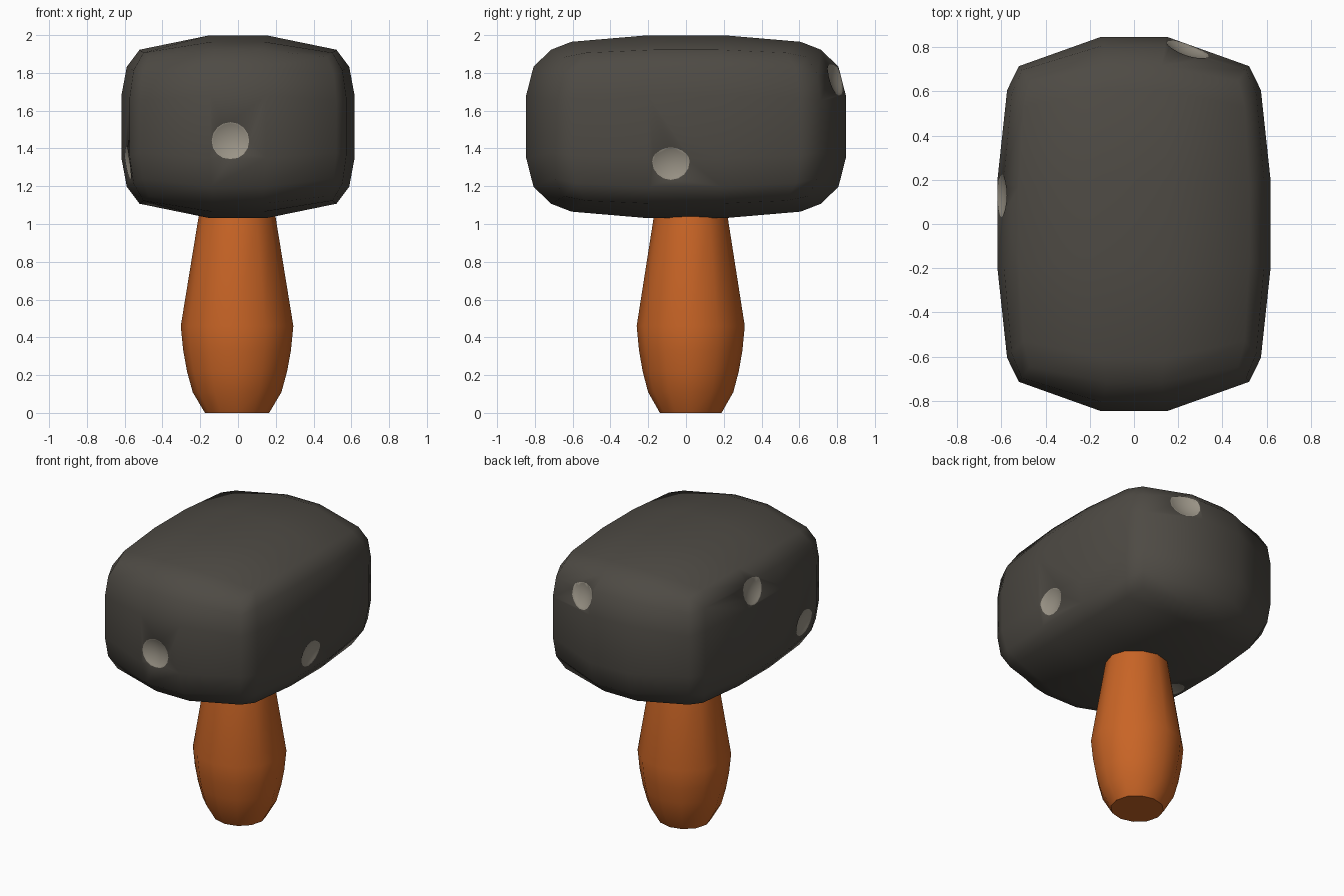
import bpy, bmesh, math
from mathutils import Vector, Matrix
from mathutils.bvhtree import BVHTree

if "Cube" in bpy.data.objects:
    bpy.data.objects.remove(bpy.data.objects["Cube"])


def material(name, rgb):
    m = bpy.data.materials.new(name)
    m.diffuse_color = (*rgb, 1)
    m.use_nodes = True
    m.node_tree.nodes["Principled BSDF"].inputs["Base Color"].default_value = m.diffuse_color
    return m


STONE = material("dark stone", (0.076, 0.069, 0.058))
CHIP = material("pale chip", (0.33, 0.30, 0.245))
WOOD = material("orange wood", (0.58, 0.128, 0.019))


def make_object(name, bm, mats):
    bmesh.ops.recalc_face_normals(bm, faces=bm.faces)
    me = bpy.data.meshes.new(name)
    bm.to_mesh(me)
    bm.free()
    ob = bpy.data.objects.new(name, me)
    bpy.context.collection.objects.link(ob)
    for m in mats:
        me.materials.append(m)
    return ob


def smooth(ob, degrees):
    bpy.ops.object.select_all(action='DESELECT')
    ob.select_set(True)
    bpy.context.view_layer.objects.active = ob
    bpy.ops.object.shade_smooth_by_angle(angle=math.radians(degrees))


# Head: a coarse box grid pushed out onto a squarish superellipsoid
HALF = Vector((0.62, 0.85, 0.485))
MID = Vector((0, 0, 1.515))
STEPS = ([-1, -0.24, 0.24, 1],
         [-1, -0.77, -0.235, 0.235, 0.77, 1],
         [-1, -0.69, -0.34, 0.34, 0.69, 1])
bm = bmesh.new()
verts = {}


def head_vert(p):
    if p not in verts:
        s = sum(abs(c) ** 4 for c in p) ** -0.25
        verts[p] = bm.verts.new(MID + Vector([c * s * h for c, h in zip(p, HALF)]))
    return verts[p]


for axis in range(3):
    a, b = [i for i in range(3) if i != axis]
    for side in (-1, 1):
        for a0, a1 in zip(STEPS[a], STEPS[a][1:]):
            for b0, b1 in zip(STEPS[b], STEPS[b][1:]):
                quad = []
                for u, v in ((a0, b0), (a1, b0), (a1, b1), (a0, b1)):
                    p = [0, 0, 0]
                    p[axis], p[a], p[b] = side, u, v
                    quad.append(head_vert(tuple(p)))
                bm.faces.new(quad)
bmesh.ops.recalc_face_normals(bm, faces=bm.faces)
tree = BVHTree.FromBMesh(bm)
head = make_object("hammer_head", bm, [STONE, CHIP])

# Chips: shallow round bites cut from the head, pale inside
RIM, DEPTH = 0.1, 0.022
R = (RIM ** 2 + DEPTH ** 2) / (2 * DEPTH)
bites = [(-0.04, -0.85, 1.44), (0.62, -0.08, 1.33), (0.25, 0.82, 1.79),
         (-0.60, 0.13, 1.78), (-0.62, -0.46, 1.33), (-0.41, -0.14, 1.05)]
bm = bmesh.new()
for c in bites:
    p, n, _, _ = tree.find_nearest(Vector(c))
    turn = n.to_track_quat('Z', 'Y').to_matrix().to_4x4()
    bmesh.ops.create_uvsphere(bm, u_segments=16, v_segments=32, radius=R,
                              matrix=Matrix.Translation(p + n * (R - DEPTH)) @ turn)
for f in bm.faces:
    f.material_index = 1
cutter = make_object("chip_cutter", bm, [STONE, CHIP])
cutter.hide_render = True
mod = head.modifiers.new("chips", 'BOOLEAN')
mod.operation = 'DIFFERENCE'
mod.solver = 'EXACT'
mod.use_self = True
mod.object = cutter
bpy.context.view_layer.objects.active = head
bpy.ops.object.modifier_apply(modifier=mod.name)
bpy.data.objects.remove(cutter)
smooth(head, 60)

# Handle: turned profile with a swollen grip
profile = [(0.17, 0), (0.235, 0.11), (0.265, 0.22), (0.285, 0.33),
           (0.298, 0.46), (0.205, 1.03), (0.19, 1.1)]
N = 12
bm = bmesh.new()
rings = []
for r, z in profile:
    rings.append([bm.verts.new((r * math.cos(2 * math.pi * i / N) - 0.005,
                                0.96 * r * math.sin(2 * math.pi * i / N) + 0.025, z))
                  for i in range(N)])
for lo, hi in zip(rings, rings[1:]):
    for i in range(N):
        j = (i + 1) % N
        bm.faces.new((lo[i], lo[j], hi[j], hi[i]))
bm.faces.new(rings[0][::-1])
bm.faces.new(rings[-1])
handle = make_object("handle", bm, [WOOD])
smooth(handle, 45)
